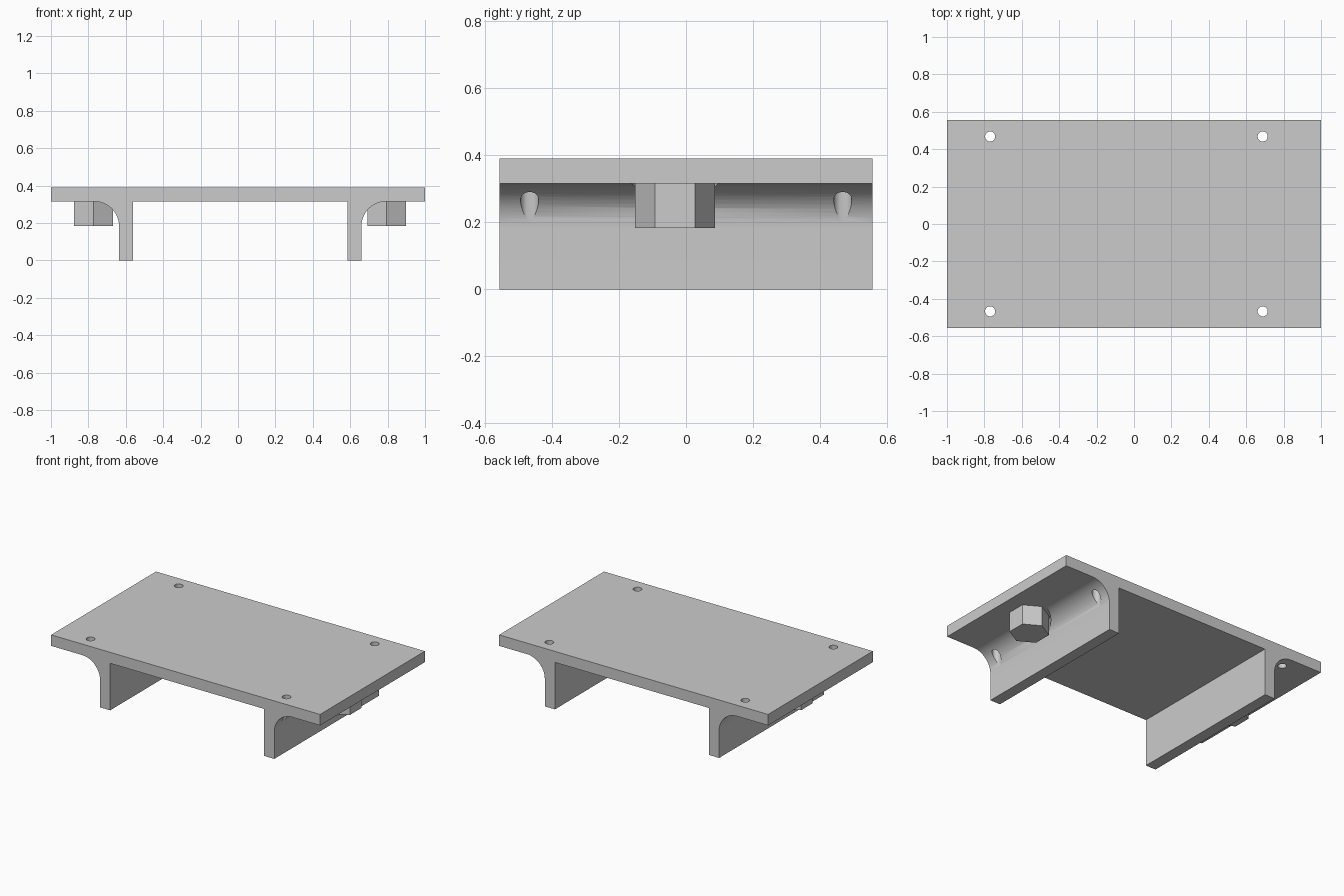
import bpy, bmesh, math

cube = bpy.data.objects.get("Cube")
if cube:
    bpy.data.objects.remove(cube, do_unlink=True)

HALF_Y = 0.557
TOP, UNDER = 0.39, 0.316
FILLET = 0.133
HEAD_Z = 0.183

grey = bpy.data.materials.new("plain grey")
grey.use_nodes = True
grey.diffuse_color = (0.6, 0.6, 0.6, 1)
grey.node_tree.nodes["Principled BSDF"].inputs["Base Color"].default_value = (0.6, 0.6, 0.6, 1)


def finish(name, bm):
    bmesh.ops.recalc_face_normals(bm, faces=bm.faces)
    mesh = bpy.data.meshes.new(name)
    bm.to_mesh(mesh)
    bm.free()
    mesh.materials.append(grey)
    obj = bpy.data.objects.new(name, mesh)
    bpy.context.collection.objects.link(obj)
    return obj


def prism(name, x, y, z0, z1, radius, sides, turn=0.0):
    """Upright prism or cylinder."""
    bm = bmesh.new()
    ring = [bm.verts.new((x + radius * math.cos(turn + math.tau * i / sides),
                          y + radius * math.sin(turn + math.tau * i / sides), z0))
            for i in range(sides)]
    base = bm.faces.new(ring)
    up = bmesh.ops.extrude_face_region(bm, geom=[base])["geom"]
    bmesh.ops.translate(bm, vec=(0, 0, z1 - z0),
                        verts=[v for v in up if isinstance(v, bmesh.types.BMVert)])
    return finish(name, bm)


def select_only(obj):
    bpy.ops.object.select_all(action='DESELECT')
    obj.select_set(True)
    bpy.context.view_layer.objects.active = obj


def cut(target, cutter):
    cutter.hide_render = True
    mod = target.modifiers.new("cut", 'BOOLEAN')
    mod.operation = 'DIFFERENCE'
    mod.solver = 'EXACT'
    mod.object = cutter
    select_only(target)
    bpy.ops.object.modifier_apply(modifier=mod.name)
    bpy.data.objects.remove(cutter, do_unlink=True)


def leg_outline(side, outer, inner, steps=14):
    """From the overhang, round the fillet, down and back up the leg."""
    cx, cz = outer + side * FILLET, UNDER - FILLET
    arc = [(cx - side * FILLET * math.sin(a), cz + FILLET * math.cos(a))
           for a in (math.pi / 2 * i / steps for i in range(steps + 1))]
    return arc + [(outer, 0), (inner, 0), (inner, UNDER)]


# Table plate and both filleted legs as one extruded section
left_leg = leg_outline(1, 0.66, 0.585)
right_leg = leg_outline(-1, -0.636, -0.561)
outline = [(-1, TOP), (-1, UNDER)] + right_leg + left_leg[::-1] + [(1, UNDER), (1, TOP)]
bm = bmesh.new()
section = bm.faces.new([bm.verts.new((x, -HALF_Y, z)) for x, z in outline])
swept = bmesh.ops.extrude_face_region(bm, geom=[section])["geom"]
bmesh.ops.translate(bm, vec=(0, 2 * HALF_Y, 0),
                    verts=[v for v in swept if isinstance(v, bmesh.types.BMVert)])
body = finish("plate_with_legs", bm)

# Screw holes near the corners
for x in (-0.769, 0.688):
    for y in (-0.467, 0.468):
        cut(body, prism("hole_cutter", x, y, 0.1, 0.5, 0.027, 32))

# Hex heads under the overhangs, with round clearance cut into the fillets
for name, x in (("left_hex_head", 0.795), ("right_hex_head", -0.772)):
    y = -0.033
    cut(body, prism("clearance_cutter", x, y, HEAD_Z, UNDER - 0.0005, 0.13, 48))
    prism(name, x, y, HEAD_Z, UNDER + 0.004, 0.12, 6, math.pi / 2)

select_only(body)
bpy.ops.object.shade_smooth_by_angle(angle=math.radians(30))
